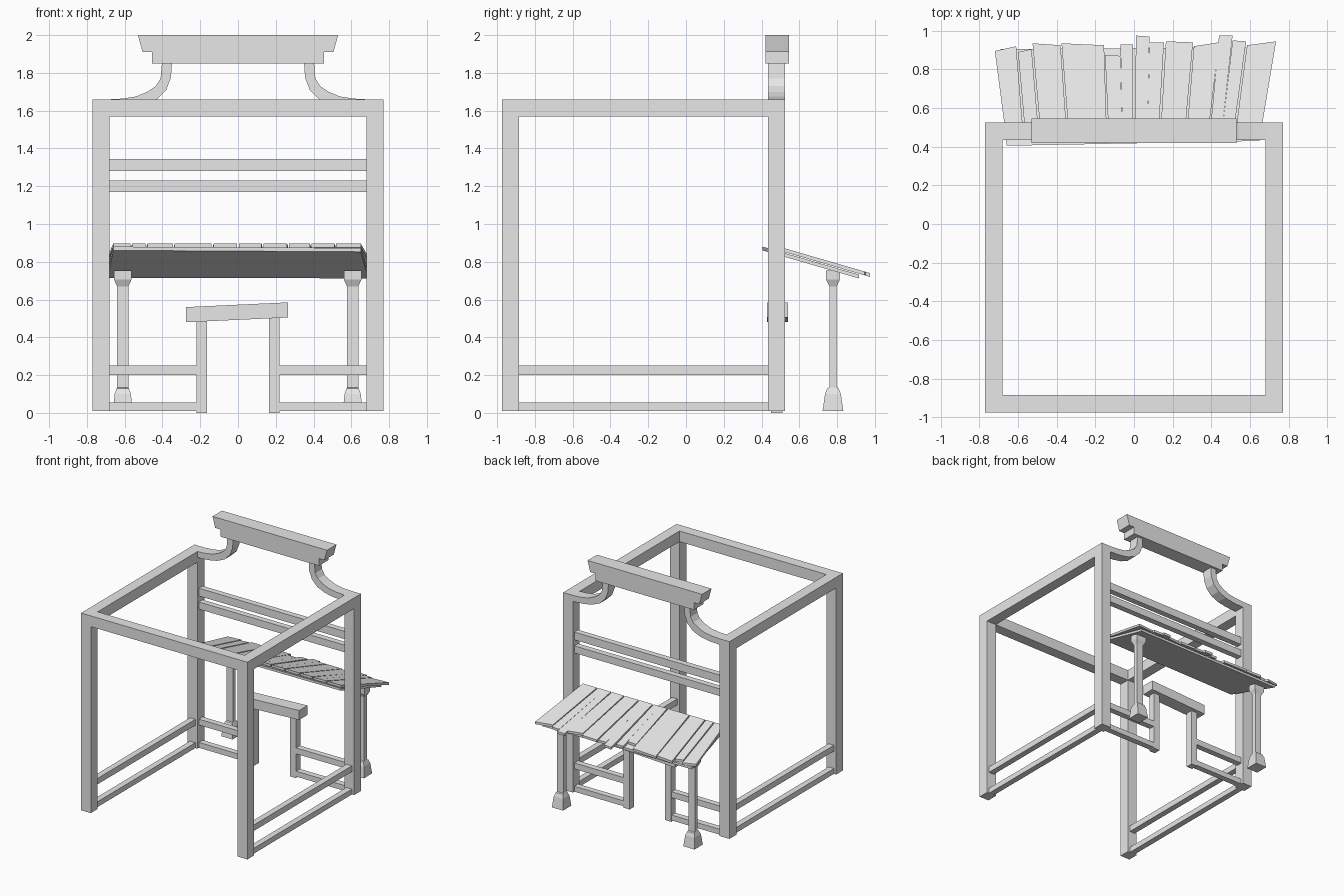
import bpy, bmesh

cube = bpy.data.objects.get("Cube")
if cube:
    bpy.data.objects.remove(cube, do_unlink=True)

grey = bpy.data.materials.new("plain_grey")
grey.use_nodes = True
grey.diffuse_color = (0.8, 0.8, 0.8, 1)
grey.node_tree.nodes["Principled BSDF"].inputs["Base Color"].default_value = (0.8, 0.8, 0.8, 1)


def loft(name, rings):
    """Closed solid through rings of equal point count."""
    bm = bmesh.new()
    loops = [[bm.verts.new(p) for p in ring] for ring in rings]
    n = len(loops[0])
    for a, b in zip(loops, loops[1:]):
        for i in range(n):
            j = (i + 1) % n
            bm.faces.new((a[i], a[j], b[j], b[i]))
    bm.faces.new(loops[0])
    bm.faces.new(loops[-1])
    bmesh.ops.recalc_face_normals(bm, faces=bm.faces)
    mesh = bpy.data.meshes.new(name)
    bm.to_mesh(mesh)
    bm.free()
    mesh.materials.append(grey)
    obj = bpy.data.objects.new(name, mesh)
    bpy.context.collection.objects.link(obj)
    return obj


def rect(cx, cy, z, hx, hy):
    return [(cx - hx, cy - hy, z), (cx + hx, cy - hy, z),
            (cx + hx, cy + hy, z), (cx - hx, cy + hy, z)]


def box(name, x, y, z):
    c = ((x[0] + x[1]) / 2, (y[0] + y[1]) / 2)
    h = ((x[1] - x[0]) / 2, (y[1] - y[0]) / 2)
    return loft(name, [rect(*c, k, *h) for k in z])


def prism(name, outline, y):
    """Extrude an x-z outline along y."""
    return loft(name, [[(px, k, pz) for px, pz in outline] for k in y])


def span(s, a, b):
    return sorted((s * a, s * b))


W, IN, FRONT, BACK, TOP = 0.77, 0.68, -0.975, 0.525, 1.66
FRONT_IN, BACK_IN = FRONT + 0.09, BACK - 0.09
RAILS = {"lower": (0.01, 0.055), "upper": (0.2, 0.25)}

# Main frame, side rails, entrance jambs and brackets, mirrored left and right
for side, s in (("left", 1), ("right", -1)):
    box(f"{side}_front_post", span(s, IN, W), (FRONT, FRONT_IN), (0.01, TOP))
    box(f"{side}_back_post", span(s, IN, W), (BACK_IN, BACK), (0.01, TOP))
    box(f"{side}_top_beam", span(s, IN, W), (FRONT_IN, BACK_IN), (1.57, TOP))
    for level, z in RAILS.items():
        box(f"{side}_{level}_side_rail", span(s, 0.7, 0.75), (FRONT_IN, BACK_IN), z)
        box(f"{side}_{level}_back_rail", span(s, 0.22, IN), (0.455, 0.505), z)
    box(f"{side}_door_jamb", span(s, 0.165, 0.22), (0.45, 0.51), (0, 0.515))
    upper = [(0.68, 1.66), (0.61, 1.664), (0.54, 1.675), (0.48, 1.70),
             (0.435, 1.73), (0.41, 1.77), (0.403, 1.85)]
    lower = [(0.35, 1.85), (0.355, 1.775), (0.38, 1.71), (0.43, 1.66),
             (0.50, 1.63), (0.58, 1.615), (0.68, 1.61)]
    prism(f"{side}_curved_bracket", [(s * x, z) for x, z in upper + lower], (BACK_IN, BACK))

box("front_top_beam", (-IN, IN), (FRONT, FRONT_IN), (1.57, TOP))
box("high_back_rail", (-IN, IN), (0.455, 0.505), (1.28, 1.345))
box("mid_back_rail", (-IN, IN), (0.455, 0.505), (1.17, 1.23))

# Stepped top board and the crooked door lintel
half = [(0.53, 2.0), (0.505, 1.91), (0.455, 1.91), (0.455, 1.85)]
prism("top_board", half + [(-x, z) for x, z in reversed(half)], (0.42, 0.545))
prism("door_lintel", [(-0.275, 0.48), (0.265, 0.505), (0.265, 0.585), (-0.275, 0.56)],
      (0.43, 0.54))

# Sloping awning: a base slab under uneven, fanned planks
SLOPE = 0.29


def sloped(name, outline, z_top, thick):
    def level(drop):
        return [(x, y, z_top - SLOPE * (y - 0.44) - drop) for x, y in outline]
    return loft(name, [level(thick), level(0)])


sloped("awning_slab", [(-0.66, 0.405), (0.65, 0.43), (0.69, 0.915), (-0.69, 0.905)], 0.87, 0.02)

# near left, near right, far left, far right, end depth left, end depth right
planks = [
    (-0.66, -0.57, -0.72, -0.61, 0.895, 0.92),
    (-0.56, -0.49, -0.60, -0.53, 0.89, 0.905),
    (-0.48, -0.345, -0.525, -0.38, 0.935, 0.925),
    (-0.335, -0.14, -0.375, -0.155, 0.935, 0.925),
    (-0.13, -0.06, -0.15, -0.07, 0.875, 0.87),
    (-0.06, -0.005, -0.07, -0.005, 0.93, 0.93),
    (0.005, 0.07, 0.01, 0.08, 0.975, 0.97),
    (0.07, 0.125, 0.08, 0.155, 0.94, 0.94),
    (0.135, 0.26, 0.165, 0.305, 0.945, 0.94),
    (0.27, 0.38, 0.31, 0.44, 0.92, 0.94),
    (0.39, 0.45, 0.44, 0.51, 0.975, 0.975),
    (0.45, 0.51, 0.51, 0.58, 0.95, 0.945),
    (0.52, 0.65, 0.585, 0.735, 0.925, 0.945),
]
for i, (n0, n1, f0, f1, y0, y1) in enumerate(planks):
    sloped(f"awning_plank_{i + 1}", [(n0, 0.435), (n1, 0.435), (f1, y1), (f0, y0)], 0.895, 0.02)

# Awning columns with flared base and capital
profile = [(0.01, 0.052, 0.055), (0.10, 0.043, 0.042), (0.13, 0.032, 0.03),
           (0.135, 0.03, 0.019), (0.67, 0.03, 0.019), (0.705, 0.046, 0.036),
           (0.755, 0.047, 0.038)]
for side, x in (("left", 0.607), ("right", -0.61)):
    loft(f"{side}_awning_column", [rect(x, 0.778, z, hx, hy) for z, hx, hy in profile])
